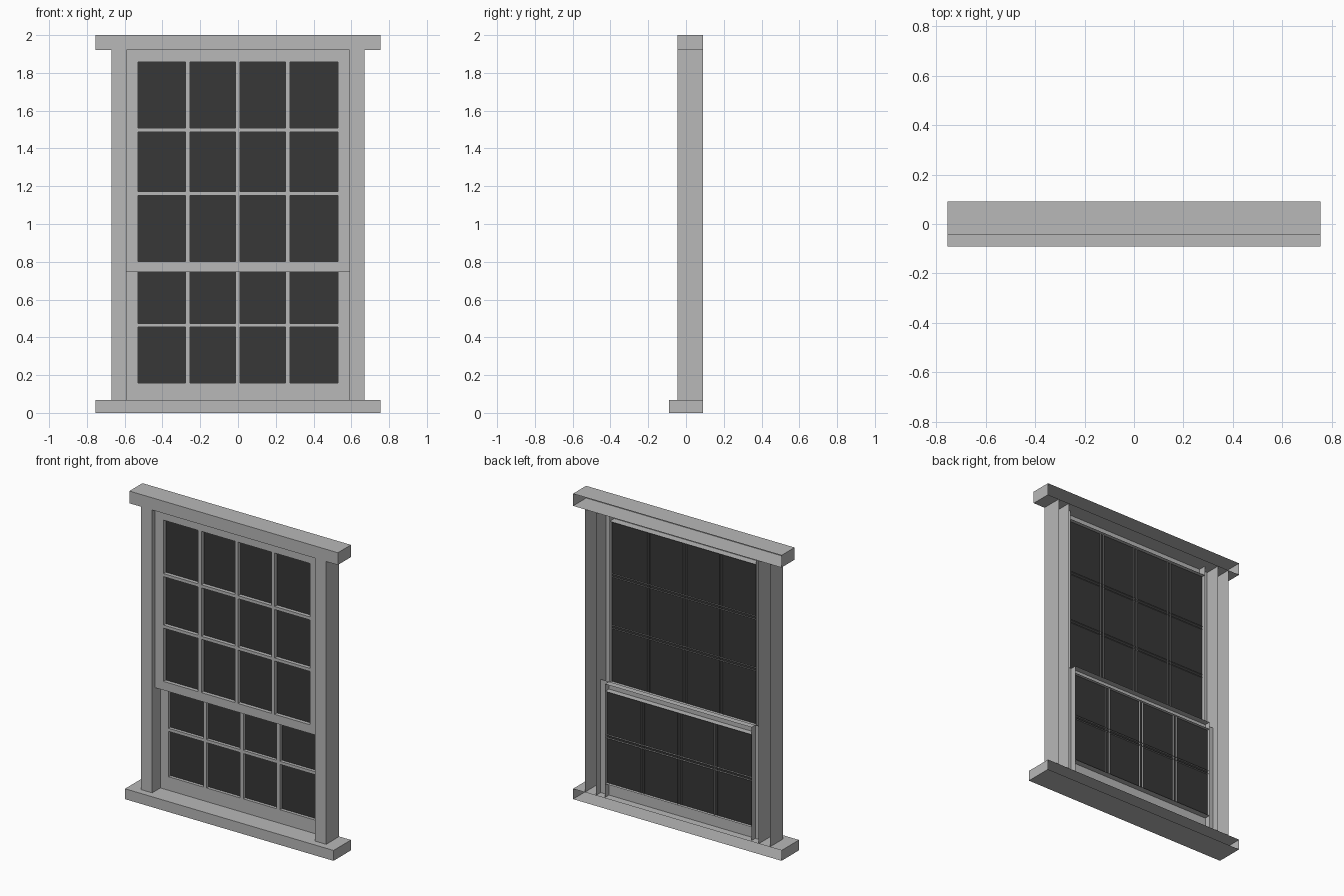
import bpy, bmesh
from mathutils import Vector

if "Cube" in bpy.data.objects:
    bpy.data.objects.remove(bpy.data.objects["Cube"])


def material(name, v):
    m = bpy.data.materials.new(name)
    m.diffuse_color = (v, v, v, 1)
    m.use_nodes = True
    m.node_tree.nodes["Principled BSDF"].inputs["Base Color"].default_value = m.diffuse_color
    return m


PAINT = material("light_grey_paint", 0.48)
GLASS = material("dark_glass", 0.038)


def add_shell(bm, x, y, z, skip=""):
    """Box shell with an open back; skip also drops 'x' or 'z' end caps."""
    size = Vector((x[1] - x[0], y[1] - y[0], z[1] - z[0]))
    mid = Vector((x[0] + x[1], y[0] + y[1], z[0] + z[1])) / 2
    verts = bmesh.ops.create_cube(bm, size=1)["verts"]
    faces = {f for v in verts for f in v.link_faces}
    drop = []
    for f in faces:
        f.normal_update()
        n = f.normal
        if n.y > 0.5 or ("x" in skip and abs(n.x) > 0.5) or ("z" in skip and abs(n.z) > 0.5):
            drop.append(f)
    for v in verts:
        v.co = Vector((v.co.x * size.x, v.co.y * size.y, v.co.z * size.z)) + mid
    bmesh.ops.delete(bm, geom=drop, context='FACES_ONLY')


def finish(bm, name, mat):
    me = bpy.data.meshes.new(name)
    bm.to_mesh(me)
    bm.free()
    me.materials.append(mat)
    ob = bpy.data.objects.new(name, me)
    bpy.context.collection.objects.link(ob)


def part(name, shells):
    bm = bmesh.new()
    for s in shells:
        add_shell(bm, *s)
    finish(bm, name, PAINT)


def sash(name, z, opening, bars, front, back, glass_y, bar_back):
    xo, xi = 0.59, 0.53
    depth = (front, back)
    # stiles and rails
    part(name + "_frame", [
        ((-xo, -xi), depth, z, "z"),
        ((xi, xo), depth, z, "z"),
        ((-xi, xi), depth, (z[0], opening[0]), "x"),
        ((-xi, xi), depth, (opening[1], z[1]), "x"),
    ])
    # glazing bars
    bd = (front, bar_back)
    shells = [((c - 0.012, c + 0.012), bd, opening, "z") for c in (-0.267, -0.001, 0.264)]
    shells += [((-xi, xi), bd, (c - 0.01, c + 0.01), "x") for c in bars]
    part(name + "_glazing_bars", shells)
    # single glass sheet running through the hollow bars
    bm = bmesh.new()
    bm.faces.new([bm.verts.new((x, glass_y, h)) for x, h in (
        (-xi, opening[0]), (xi, opening[0]), (xi, opening[1]), (-xi, opening[1]))])
    finish(bm, name + "_glass", GLASS)


# outer frame
part("sill", [((-0.755, 0.755), (-0.09, 0.09), (0, 0.068))])
part("head", [((-0.755, 0.755), (-0.045, 0.09), (1.92, 2.0))])
for side, s in (("left", -1), ("right", 1)):
    part(side + "_jamb", [(tuple(sorted((s * 0.59, s * 0.67))), (-0.045, 0.09), (0.068, 1.92), "z")])

# sliding sashes, the lower one set behind the upper
sash("upper_sash", (0.745, 1.92), (0.802, 1.858), (1.161, 1.498), -0.014, 0.035, 0.01, 0.016)
sash("lower_sash", (0.068, 0.81), (0.157, 0.762), (0.464,), 0.04, 0.08, 0.06, 0.072)
